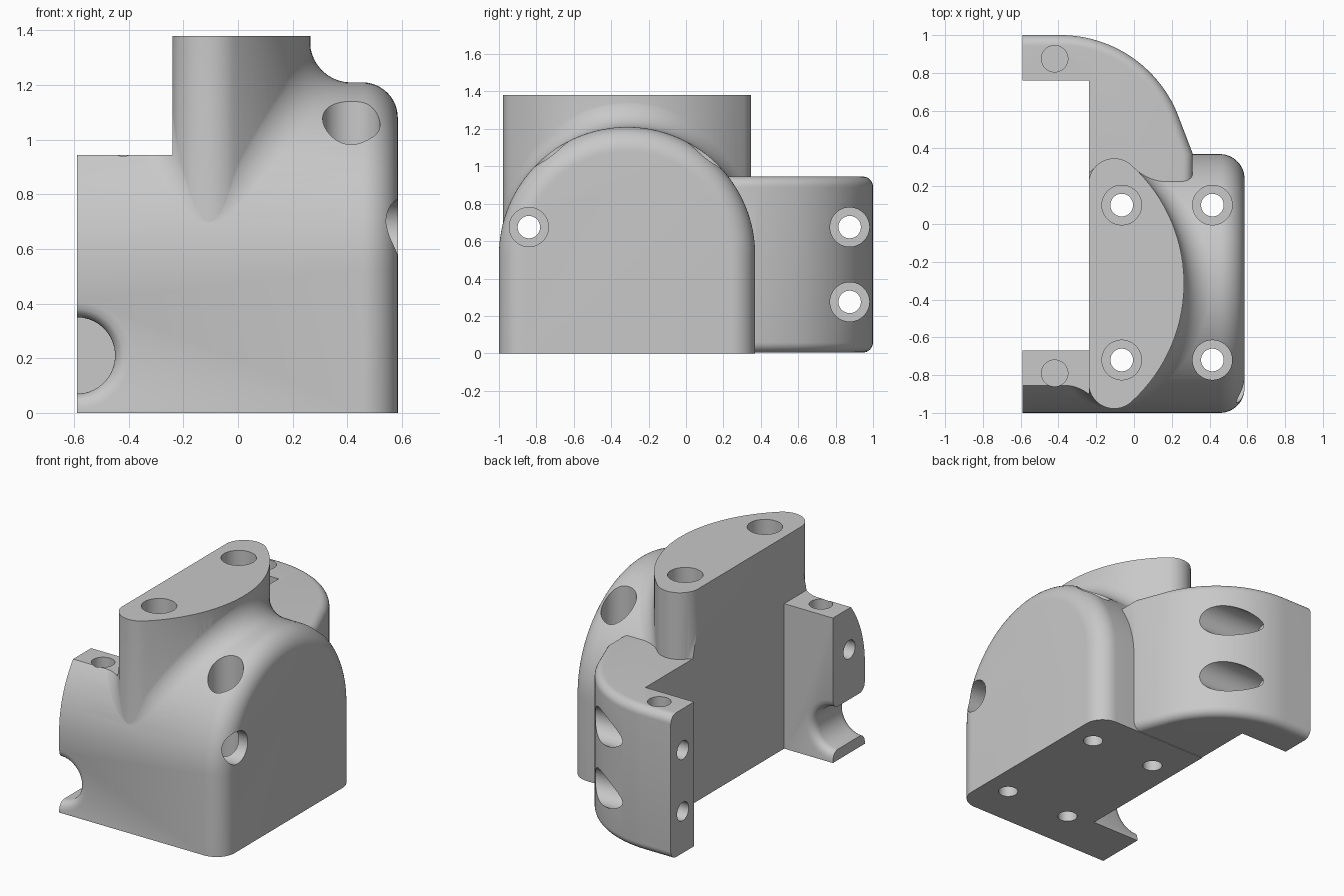
import bpy, bmesh, math
from mathutils import Vector as V

cube = bpy.data.objects.get("Cube")
if cube:
    bpy.data.objects.remove(cube)

AXIS_Y, AXIS_Z, ARCH_R = -0.315, 0.525, 0.685   # arch of the main body
LEFT, RIGHT, WALL, DECK = -0.59, 0.585, -0.239, 0.945


def loft(name, rings):
    """Solid skinned through closed rings with equal point counts."""
    bm = bmesh.new()
    rows = [[bm.verts.new(p) for p in ring] for ring in rings]
    n = len(rows[0])
    for a, b in zip(rows, rows[1:]):
        for i in range(n):
            j = (i + 1) % n
            bm.faces.new((a[i], a[j], b[j], b[i]))
    bm.faces.new(rows[0])
    bm.faces.new(rows[-1])
    bmesh.ops.recalc_face_normals(bm, faces=bm.faces)
    mesh = bpy.data.meshes.new(name)
    bm.to_mesh(mesh)
    bm.free()
    obj = bpy.data.objects.new(name, mesh)
    bpy.context.collection.objects.link(obj)
    return obj


def box(name, x0, x1, y0, y1, z0, z1):
    return loft(name, [[V((x0, y0, z)), V((x1, y0, z)), V((x1, y1, z)), V((x0, y1, z))]
                       for z in (z0, z1)])


def turned(name, axis, a, b, profile, n=48):
    """Round solid along an axis; profile holds (position, radius) pairs."""
    rings = []
    for t, r in profile:
        ring = []
        for i in range(n):
            w = math.tau * (i + 0.5) / n
            u, v = a + r * math.cos(w), b + r * math.sin(w)
            ring.append(V({"x": (t, u, v), "y": (u, t, v), "z": (u, v, t)}[axis]))
        rings.append(ring)
    return loft(name, rings)


def top_of(mesh):
    return max((v.co.z for v in mesh.vertices), default=0)


def combine(target, other, operation):
    """Boolean that tries the next solver if the first one loses the target."""
    for solver in ("EXACT", "MANIFOLD"):
        mod = target.modifiers.new("join", "BOOLEAN")
        mod.operation, mod.solver, mod.object = operation, solver, other
        mod.use_self = operation == "UNION"
        deps = bpy.context.evaluated_depsgraph_get()
        mesh = bpy.data.meshes.new_from_object(target.evaluated_get(deps))
        target.modifiers.clear()
        if top_of(mesh) > top_of(target.data) - 0.01:
            target.data = mesh
            break
    bpy.data.objects.remove(other)


# Arched body with a rounded edge at its left end
def arch(x, inset):
    r = ARCH_R - inset
    pts = [V((x, AXIS_Y + r, 0))]
    for i in range(65):
        w = math.pi * i / 64
        pts.append(V((x, AXIS_Y + r * math.cos(w), AXIS_Z + r * math.sin(w))))
    return pts + [V((x, AXIS_Y - r, 0))]


EDGE = 0.13
rings = [arch(LEFT - 0.1, 0)]
for i in range(13):
    w = math.pi / 2 * i / 12
    rings.append(arch(RIGHT - EDGE + EDGE * math.sin(w), EDGE * (1 - math.cos(w))))
body = loft("bracket_body", rings)

# Tower outline: one large arc closed by two small rounded ends
BIG, SMALL, HALF = 0.844, 0.135, 0.5275
outline = []
for i in range(-44, 45):
    if abs(i) <= 20:
        w, c, r = math.radians(48) * i / 20, V((0.265 - BIG, AXIS_Y, 0)), BIG
    else:
        s = 1 if i > 0 else -1
        w = s * math.radians(48 + 132 * (abs(i) - 20) / 24)
        c, r = V((-0.105, AXIS_Y + s * HALF, 0)), SMALL
    n = V((math.cos(w), math.sin(w), 0))
    outline.append((c + n * r, n))
tower = loft("tower", [[p + V((0, 0, z)) for p, n in outline] for z in (0.3, 1.38)])

# Concave blend between the tower and the arch, as a rolling ball would leave it
BALL = 0.15
rings = []
for p, n in outline:
    p = p - n * 0.001
    c = p + n * BALL
    off = c.y - AXIS_Y
    c.z = AXIS_Z + math.sqrt(max((ARCH_R + BALL) ** 2 - off * off, 0.0001))
    down = (V((c.x, AXIS_Y, AXIS_Z)) - c).normalized()
    core = p - n * 0.1
    ring = [V((core.x, core.y, c.z))]
    ring += [c + (-n).slerp(down, k / 10) * (BALL + 0.0005) for k in range(11)]
    ring.append(ring[-1] + down * 0.06)
    ring.append(V((core.x, core.y, ring[-1].z)))
    rings.append(ring)
blend = loft("tower_blend", rings)

# Rear arm with softened top and bottom edges
path = [V((LEFT - 0.1, 1, 0))]
for i in range(25):
    w = math.radians(90 - 67 * i / 24)
    path.append(V((-0.39 + 0.67 * math.cos(w), 0.33 + 0.67 * math.sin(w), 0)))
path += [V((0.31, 0.375, 0)), V((0.31, 0.1, 0))]
inner = [V((-0.3, 0.1, 0)), V((-0.3, 0.7, 0)), V((LEFT - 0.1, 0.7, 0))]


def inset_path(d):
    out = []
    for i, p in enumerate(path):
        a = (p - path[max(i - 1, 0)]).normalized()
        b = (path[min(i + 1, len(path) - 1)] - p).normalized()
        t = (a + b).normalized()
        out.append(p + V((t.y, -t.x, 0)) * d)
    return out


SOFT, FOOT = 0.055, 0.004
levels = []
for i in range(9):
    w = math.pi / 2 * i / 8
    levels.append((FOOT + SOFT * (1 - math.sin(w)), SOFT * (1 - math.cos(w))))
levels = levels[::-1] + [(DECK + FOOT - z, d) for z, d in levels]
arm = loft("rear_arm", [[p + V((0, 0, z)) for p in inset_path(d) + inner]
                        for z, d in levels])

for part in (tower, arm, blend):
    combine(body, part, "UNION")

# Pocket, flat deck and trimmed open side
cutters = [
    box("pocket_cutter", -2, WALL, -0.67, 0.76, -1, 2),
    box("deck_cutter", -2, WALL, -2, 2, DECK, 2),
    box("side_cutter", -2, LEFT, -2, 2, -1, 2),
]

# Cable notch with flared lips on both faces of the front wall
LIP, MOUTH = 0.055, 0.14
flare = [(LIP * k / 8, MOUTH + LIP - math.sqrt(LIP ** 2 - (LIP - LIP * k / 8) ** 2))
         for k in range(9)]
profile = [(-1.2, MOUTH + LIP)] + [(-1 + e, r) for e, r in flare]
profile += [(-0.67 - e, r) for e, r in reversed(flare)] + [(-0.5, MOUTH + LIP)]
cutters.append(turned("notch_cutter", "y", LEFT, 0.21, profile))


# Stepped screw holes and blind nut holes
def screw(axis, a, b, floor, start):
    cutters.append(turned("screw_cutter", axis, a, b,
                          [(start, 0.06), (floor, 0.06), (floor, 0.105), (2, 0.105)]))


for x in (-0.065, 0.415):
    for y in (-0.72, 0.1):
        screw("z", x, y, 0.27, -1)
for y, z in ((-0.84, 0.675), (0.875, 0.675), (0.875, 0.275)):
    screw("x", y, z, -0.33, -1)
for y, floor in ((-0.79, 0.58), (0.875, 0.2)):
    cutters.append(turned("nut_cutter", "z", -0.42, y, [(floor, 0.07), (1.5, 0.07)]))

for cutter in cutters:
    combine(body, cutter, "DIFFERENCE")

# Plain grey finish
grey = bpy.data.materials.new("grey_plastic")
grey.use_nodes = True
colour = (0.58, 0.58, 0.58, 1)
grey.diffuse_color = colour
grey.node_tree.nodes["Principled BSDF"].inputs["Base Color"].default_value = colour
body.data.materials.clear()
body.data.materials.append(grey)

bpy.ops.object.select_all(action="DESELECT")
body.select_set(True)
bpy.context.view_layer.objects.active = body
bpy.ops.object.shade_smooth_by_angle(angle=math.radians(30))
